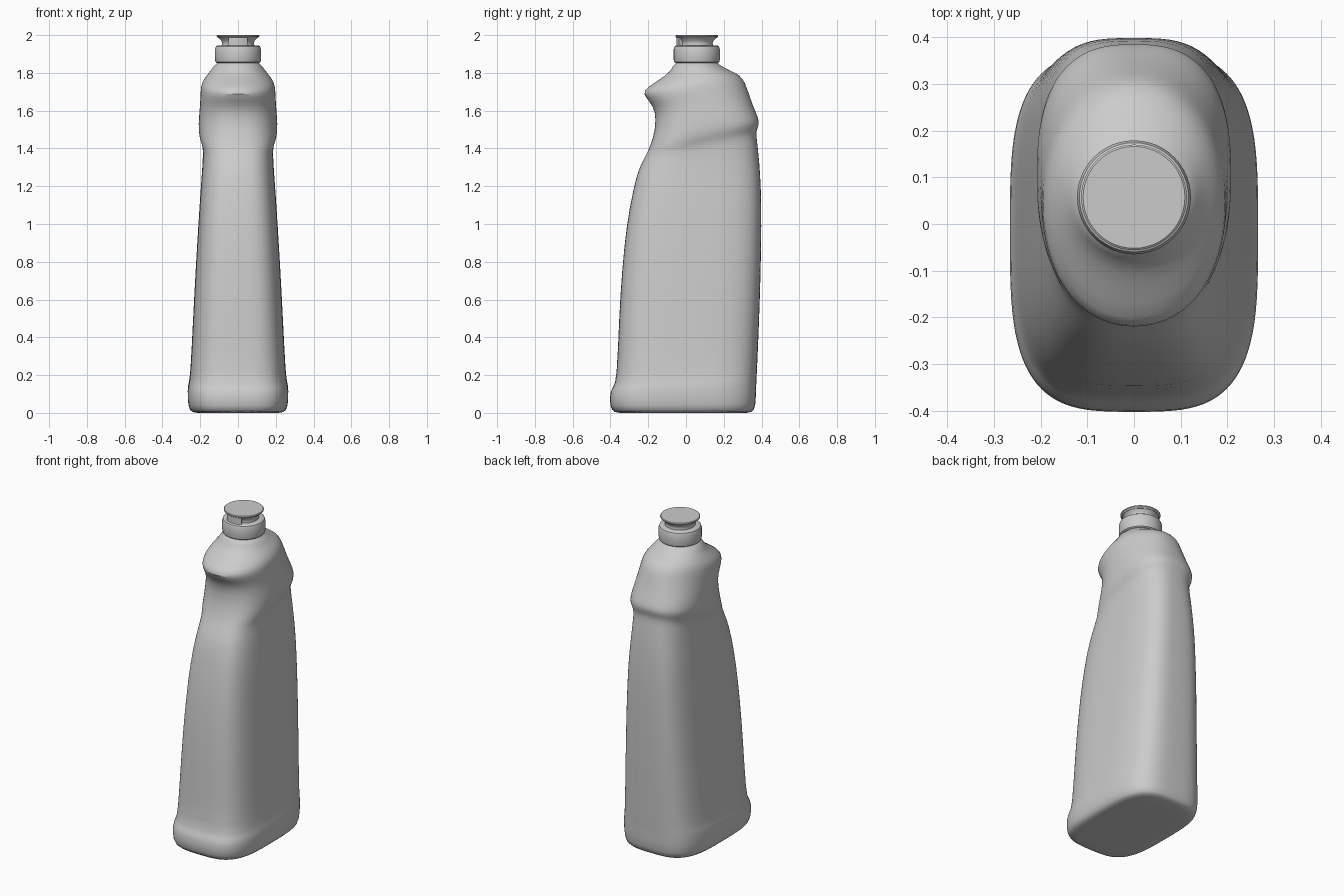
import bpy
import bmesh
from math import sin, cos, pi, radians, copysign

default_cube = bpy.data.objects.get("Cube")
if default_cube:
    bpy.data.objects.remove(default_cube, do_unlink=True)

# Single plain plastic colour
plastic = bpy.data.materials.new("light grey plastic")
plastic.use_nodes = True
grey = (0.6, 0.6, 0.6, 1)
plastic.diffuse_color = grey
plastic.node_tree.nodes["Principled BSDF"].inputs["Base Color"].default_value = grey

NECK_Y = 0.057


def finish(bm, name, sharp_angle):
    """Turn a bmesh into a smooth-shaded object with the plastic material."""
    bmesh.ops.recalc_face_normals(bm, faces=bm.faces)
    mesh = bpy.data.meshes.new(name)
    bm.to_mesh(mesh)
    bm.free()
    mesh.materials.append(plastic)
    obj = bpy.data.objects.new(name, mesh)
    bpy.context.collection.objects.link(obj)
    bpy.ops.object.select_all(action="DESELECT")
    obj.select_set(True)
    bpy.context.view_layer.objects.active = obj
    bpy.ops.object.shade_smooth_by_angle(angle=radians(sharp_angle))
    return obj


def loft(bm, rings, closed=True):
    """Skin a stack of equal-length point rings and cap both ends."""
    loops = [[bm.verts.new(point) for point in ring] for ring in rings]
    count = len(loops[0])
    for lower, upper in zip(loops, loops[1:]):
        for i in range(count):
            j = (i + 1) % count
            bm.faces.new((lower[i], lower[j], upper[j], upper[i]))
    bm.faces.new(list(reversed(loops[0])))
    bm.faces.new(loops[-1])


def squareness(height):
    """Boxy plan at the foot, easing to a round plan at the neck."""
    blend = min(max((height - 1.15) / 0.6, 0), 1)
    return 3.4 - 1.35 * blend


def body_ring(front_z, back_z, front_y, back_y, half_width, segments=48):
    """Superellipse section, tilted from its front height to its back height."""
    middle, reach = (front_y + back_y) / 2, (back_y - front_y) / 2
    power = 2 / squareness((front_z + back_z) / 2)
    ring = []
    for i in range(segments):
        angle = 2 * pi * (i + 0.5) / segments
        side = copysign(abs(cos(angle)) ** power, cos(angle))
        depth = copysign(abs(sin(angle)) ** power, sin(angle))
        height = front_z + (back_z - front_z) * (depth + 1) / 2
        ring.append((half_width * side, middle + reach * depth, height))
    return ring


def lathe(name, profile, segments=48):
    """Turned part around the neck axis from (radius, height) pairs."""
    bm = bmesh.new()
    rings = []
    for radius, height in profile:
        angles = [2 * pi * i / segments for i in range(segments)]
        rings.append([(radius * cos(a), NECK_Y + radius * sin(a), height) for a in angles])
    loft(bm, rings)
    return finish(bm, name, 35)


# Bottle sections in hundredths: front z, back z, front y, back y, half width
foot = [
    (0, 0, -34, 31, 20),
    (0, 0, -38, 35, 24.5),
    (3, 3, -40.4, 37, 26.6),
    (11, 15, -40.4, 37.2, 26.8),
    (14, 18, -38.5, 37.4, 26.1),
    (17, 22, -36.7, 37.6, 25.3),
]
trunk = [
    (50, 50, -35.5, 38.8, 23.8),
    (75, 75, -34, 39.6, 22.5),
    (100, 100, -31.5, 40, 21),
    (118, 118, -28, 39.8, 19.8),
    (128, 134, -25.5, 38.8, 18.8),
    (134, 145, -22.5, 37.5, 18.5),
]
grip = [
    (137, 149, -21, 37, 19),
    (141, 153, -19, 39, 20.7),
    (150, 156, -16.2, 38.3, 21),
    (160, 161, -16, 36.2, 20.3),
    (165, 166, -19.6, 34.3, 20),
]
shoulder = [
    (169, 172, -22.8, 32.3, 19.8),
    (172, 177, -21.2, 30.3, 19.4),
    (177, 180, -13, 26.5, 16.7),
    (181, 182, -8, 21.5, 14.2),
    (184, 184, -7, 18.4, 12.7),
    (185, 185, -5, 16.5, 10.8),
    (187, 187, -5, 16.5, 10.8),
]

# Bottle body
bm = bmesh.new()
sections = foot + trunk + grip + shoulder
loft(bm, [body_ring(*(value / 100 for value in row)) for row in sections])
body = finish(bm, "bottle_body", 60)
smoothing = body.modifiers.new("Smoothing", "SUBSURF")
smoothing.levels = smoothing.render_levels = 1

# Cap collar with softened edges
lathe("cap_collar", [
    (0.112, 1.853), (0.119, 1.858), (0.122, 1.87), (0.122, 1.925),
    (0.117, 1.94), (0.108, 1.946), (0.08, 1.946),
])

# Narrow stem flaring up into the flip lid
lathe("cap_stem", [(0.088, 1.94), (0.084, 1.955), (0.088, 1.97), (0.104, 1.986)])
lathe("cap_lid", [(0.104, 1.984), (0.113, 1.992), (0.113, 1.997), (0.109, 2.0)])

# Curved latch wall under the front of the lid
bm = bmesh.new()
arc = [radians(-90 + 28 * (i / 6 - 1)) for i in range(13)]
outline = [(0.108, a) for a in arc] + [(0.08, a) for a in reversed(arc)]
loft(bm, [[(r * cos(a), NECK_Y + r * sin(a), z) for r, a in outline] for z in (1.94, 1.99)])
finish(bm, "cap_front_latch", 35)
